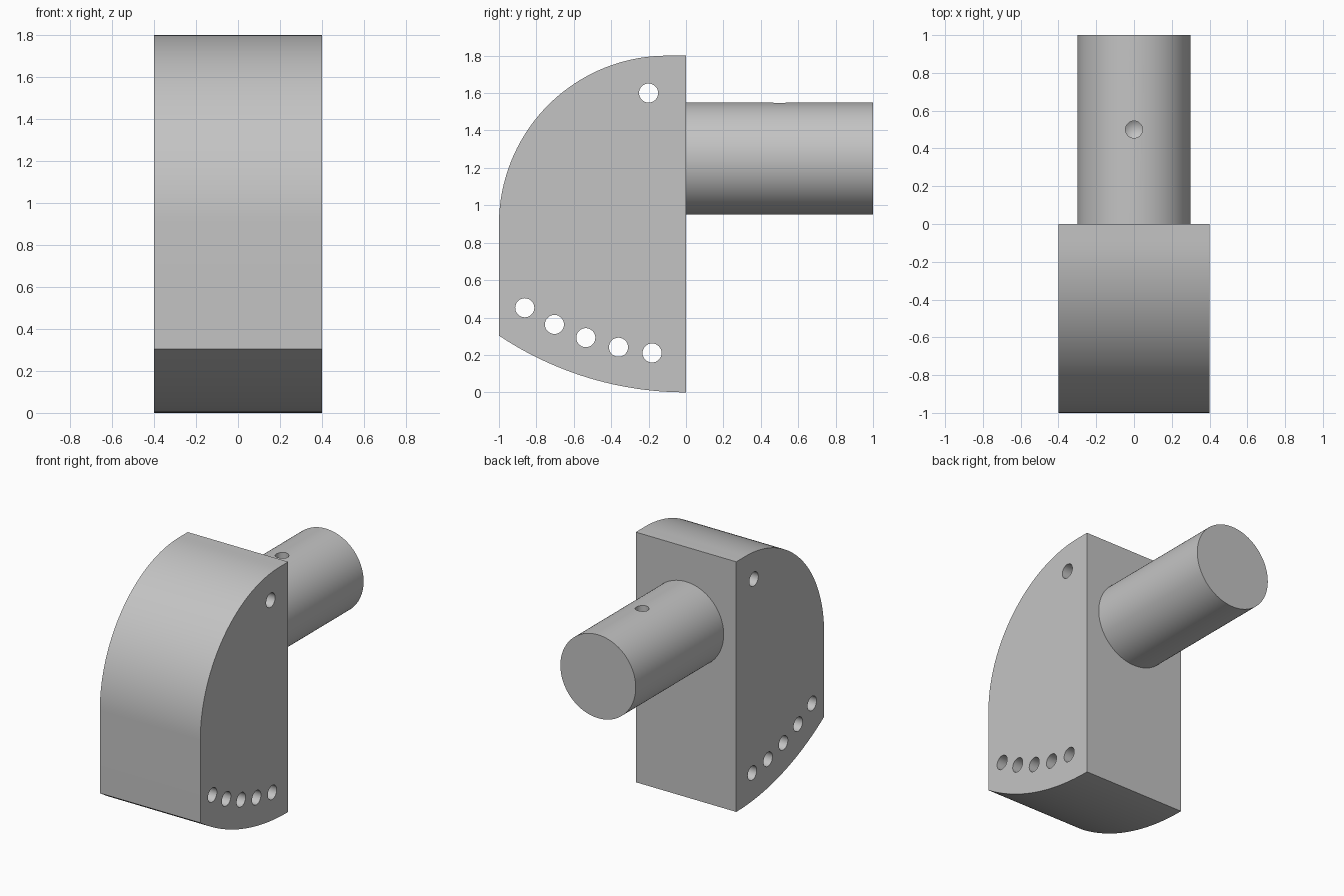
import bpy, bmesh
from math import sin, cos, asin, pi, radians
from mathutils import Matrix, Vector

old = bpy.data.objects.get("Cube")
if old:
    bpy.data.objects.remove(old, do_unlink=True)

grey = bpy.data.materials.new("plain grey")
grey.use_nodes = True
grey.diffuse_color = (0.55, 0.55, 0.55, 1)
grey.node_tree.nodes["Principled BSDF"].inputs["Base Color"].default_value = grey.diffuse_color


def make_object(name, bm):
    bmesh.ops.recalc_face_normals(bm, faces=bm.faces)
    mesh = bpy.data.meshes.new(name)
    bm.to_mesh(mesh)
    bm.free()
    mesh.materials.append(grey)
    obj = bpy.data.objects.new(name, mesh)
    bpy.context.collection.objects.link(obj)
    return obj


def add_rod(bm, start, end, r1, r2=None, segments=48):
    """Add a capped rod or cone running from start to end."""
    start, end = Vector(start), Vector(end)
    axis = end - start
    turn = axis.to_track_quat('Z', 'Y').to_matrix().to_4x4()
    bmesh.ops.create_cone(bm, cap_ends=True, segments=segments, radius1=r1,
                          radius2=r1 if r2 is None else r2, depth=axis.length,
                          matrix=Matrix.Translation((start + end) / 2) @ turn)


def cut(target, bm):
    """Subtract the cutter from the target, then discard the cutter."""
    cutter = make_object("hole_cutter", bm)
    cutter.hide_render = True
    mod = target.modifiers.new("holes", 'BOOLEAN')
    mod.operation = 'DIFFERENCE'
    mod.solver = 'EXACT'
    mod.object = cutter
    select(target)
    bpy.ops.object.modifier_apply(modifier=mod.name)
    bpy.data.objects.remove(cutter, do_unlink=True)


def select(obj):
    bpy.ops.object.select_all(action='DESELECT')
    obj.select_set(True)
    bpy.context.view_layer.objects.active = obj


# Body: side profile with a rounded top front and a shallow curved bottom
HALF, TOP = 0.4, 1.8
sweep = asin(1 / TOP)
profile = [(0, TOP)]
profile += [(-0.1 - 0.9 * sin(a), 0.9 + 0.9 * cos(a))
            for a in (i * pi / 2 / 40 for i in range(41))]
profile += [(-TOP * sin(a), TOP - TOP * cos(a))
            for a in (sweep * (1 - i / 24) for i in range(25))]
bm = bmesh.new()
side = bm.faces.new([bm.verts.new((-HALF, y, z)) for y, z in profile])
grown = bmesh.ops.extrude_face_region(bm, geom=[side], use_keep_orig=True)
bmesh.ops.translate(bm, vec=(2 * HALF, 0, 0),
                    verts=[v for v in grown["geom"] if isinstance(v, bmesh.types.BMVert)])
body = make_object("body", bm)

# Cross holes: one near the top, five on an arc above the bottom edge
centres = [(-0.2, 1.6)]
for i in range(1, 6):
    a = radians(6.52 * i)
    centres.append((-1.6 * sin(a), TOP - 1.6 * cos(a)))
bm = bmesh.new()
for y, z in centres:
    add_rod(bm, (-0.5, y, z), (0.5, y, z), 0.051, segments=32)
cut(body, bm)

# Round peg at the back
bm = bmesh.new()
add_rod(bm, (0, -0.02, 1.25), (0, 1, 1.25), 0.3, segments=96)
peg = make_object("peg", bm)

# Blind drilled hole with a pointed end in the top of the peg
bm = bmesh.new()
profile_rings = [(1.7, 0.045), (1.33, 0.045)]
rings = []
for z, r in profile_rings:
    rings.append([bm.verts.new((r * cos(t), 0.5 + r * sin(t), z))
                  for t in (2 * pi * k / 32 for k in range(32))])
tip = bm.verts.new((0, 0.5, 1.3))
bm.faces.new(rings[0])
for k in range(32):
    n = (k + 1) % 32
    bm.faces.new((rings[0][k], rings[0][n], rings[1][n], rings[1][k]))
    bm.faces.new((rings[1][k], rings[1][n], tip))
cut(peg, bm)

for obj in (body, peg):
    select(obj)
    bpy.ops.object.shade_smooth_by_angle(angle=radians(25))
